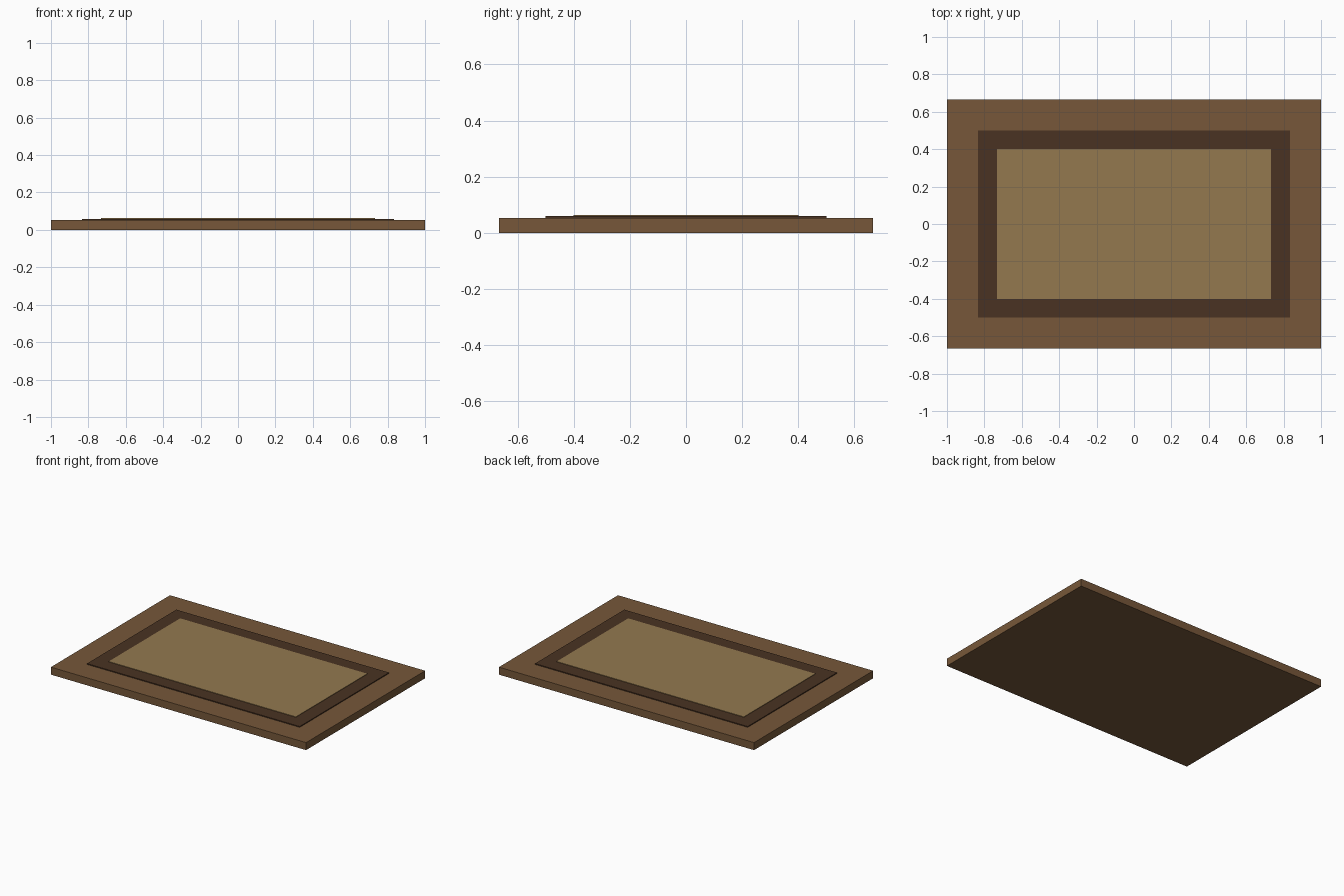
import bpy

if "Cube" in bpy.data.objects:
    bpy.data.objects.remove(bpy.data.objects["Cube"])


def material(name, rgb):
    # sRGB 0-255 to linear
    mat = bpy.data.materials.new(name)
    mat.diffuse_color = [(c / 255) ** 2.2 for c in rgb] + [1.0]
    mat.use_nodes = True
    mat.node_tree.nodes["Principled BSDF"].inputs["Base Color"].default_value = mat.diffuse_color
    return mat


def slab(name, width, depth, z0, z1, mat):
    bpy.ops.mesh.primitive_cube_add(size=1, location=(0, 0, (z0 + z1) / 2))
    obj = bpy.context.object
    obj.name = name
    obj.scale = (width, depth, z1 - z0)
    bpy.ops.object.transform_apply(location=False, rotation=False, scale=True)
    obj.data.materials.append(mat)
    return obj


# Wide base board
slab("base_board", 2.0, 1.333, 0.0, 0.0533, material("brown", (118, 88, 60)))
# Dark border layer
slab("dark_border", 1.667, 1.0, 0.0533, 0.0595, material("dark_brown", (75, 54, 39)))
# Light centre panel
slab("centre_panel", 1.467, 0.8, 0.0595, 0.063, material("tan", (146, 120, 80)))
